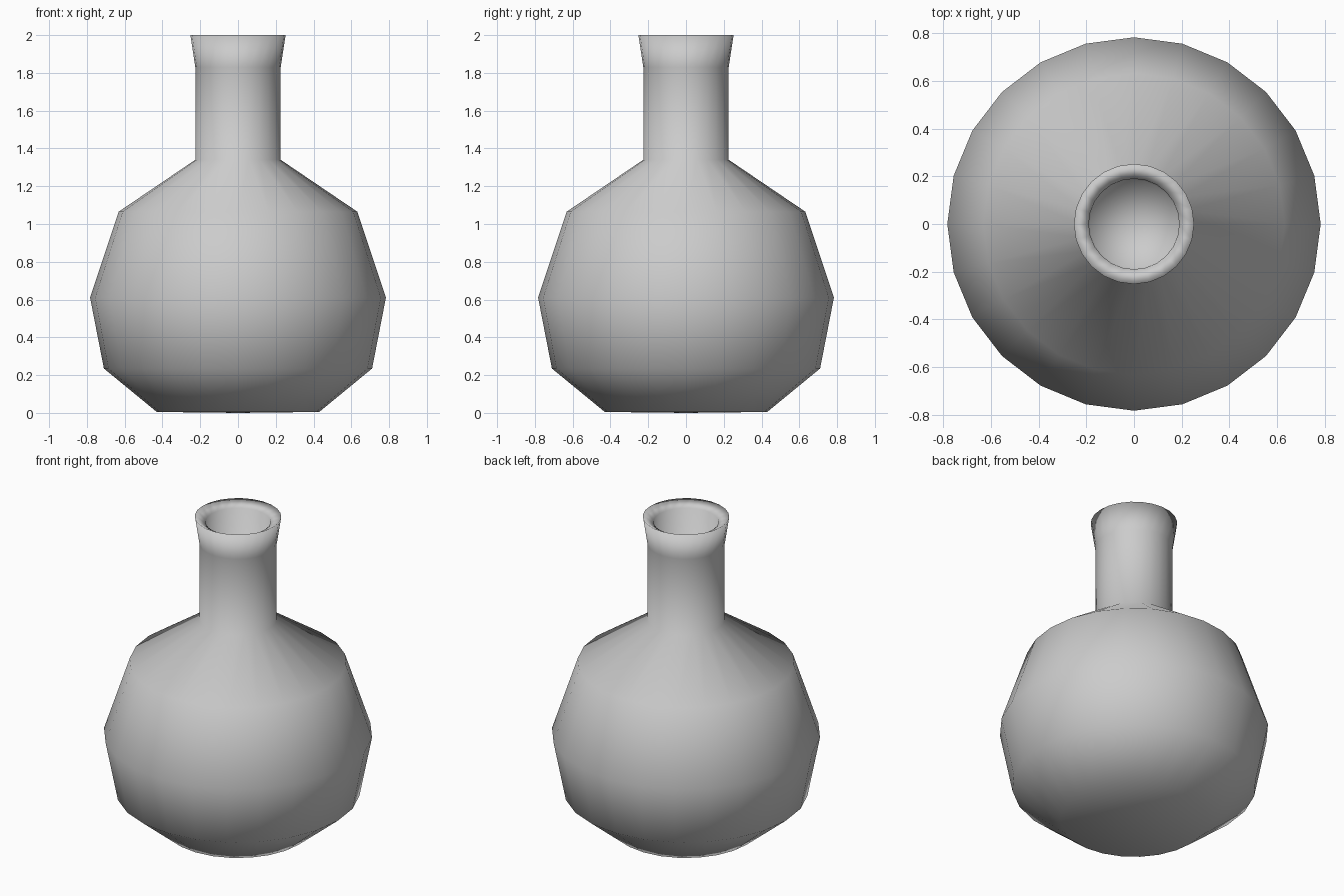
import bpy, bmesh
from math import sin, cos, pi

if "Cube" in bpy.data.objects:
    bpy.data.objects.remove(bpy.data.objects["Cube"])

SIDES = 24


def lathe(name, profile):
    """Spin an (r, z) profile about z; r = 0 gives a pole."""
    bm = bmesh.new()
    rings = []
    for r, z in profile:
        n = SIDES if r > 0 else 1
        rings.append([bm.verts.new((r * cos(2 * pi * i / SIDES),
                                    r * sin(2 * pi * i / SIDES), z))
                      for i in range(n)])
    for a, b in zip(rings, rings[1:]):
        for i in range(SIDES):
            j = (i + 1) % SIDES
            corners = [a[i % len(a)], a[j % len(a)], b[j % len(b)], b[i % len(b)]]
            bm.faces.new(list(dict.fromkeys(corners)))
    bmesh.ops.recalc_face_normals(bm, faces=bm.faces)
    for f in bm.faces:
        f.smooth = True
    mesh = bpy.data.meshes.new(name)
    bm.to_mesh(mesh)
    bm.free()
    obj = bpy.data.objects.new(name, mesh)
    bpy.context.collection.objects.link(obj)
    return obj


# Flask: base, faceted belly, shoulder, neck, flared lip, recessed mouth
lathe("flask", [
    (0, 0), (0.43, 0.005), (0.71, 0.235), (0.783, 0.61), (0.632, 1.065),
    (0.226, 1.34), (0.226, 1.83), (0.252, 2.0),
    (0.19, 1.965), (0.185, 1.34), (0, 1.32),
])
